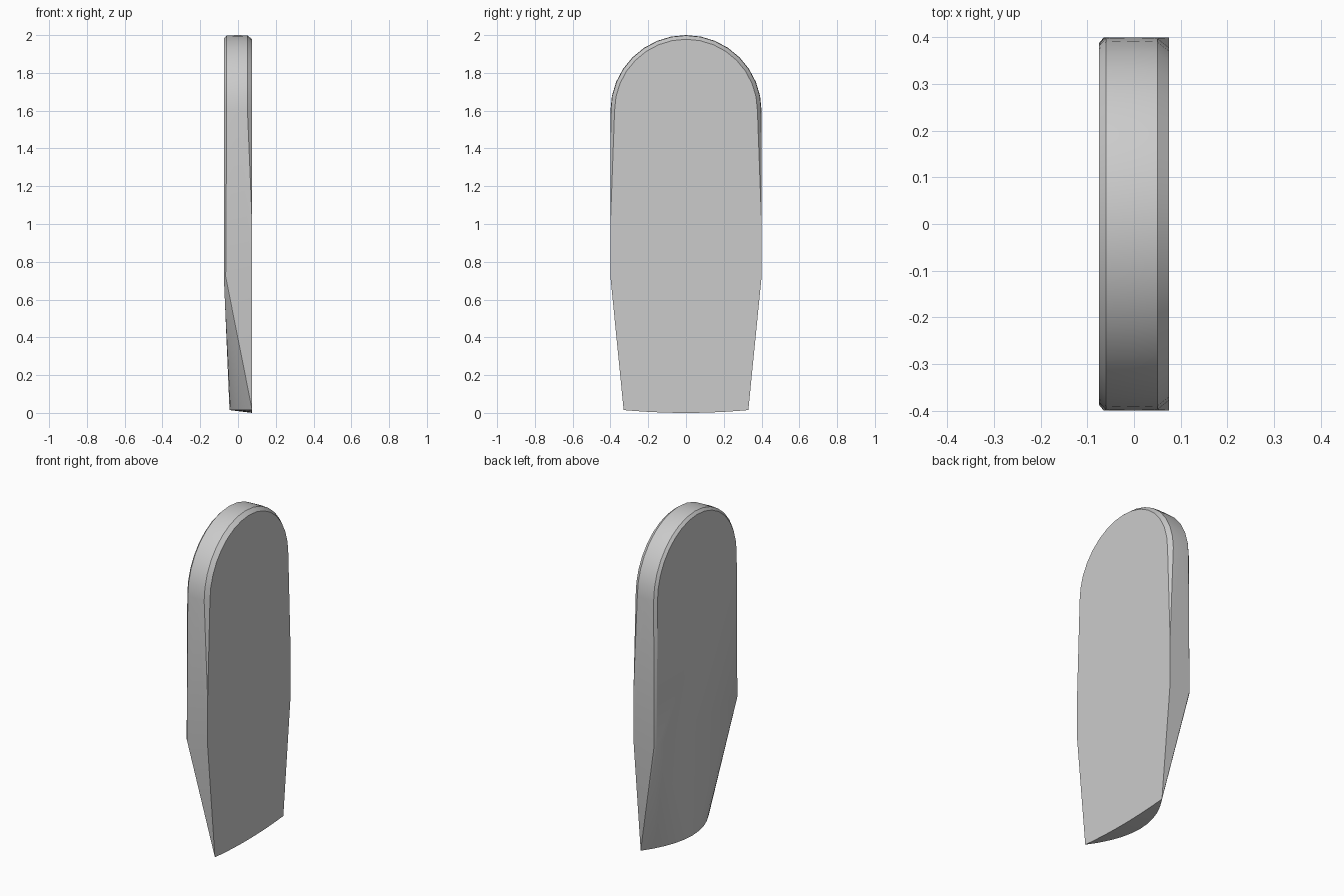
import bpy
import bmesh
import math

cube = bpy.data.objects.get("Cube")
if cube:
    bpy.data.objects.remove(cube, do_unlink=True)

HALF_T, HALF_W, FOOT_W = 0.075, 0.4, 0.33
SHOULDER, WAIST = 1.6, 0.72


def arch(x, inset, steps=16):
    """Rounded top outline at depth x, pulled in by inset."""
    r = HALF_W - inset
    for i in range(steps + 1):
        a = math.pi * i / steps
        yield (x, r * math.cos(a), SHOULDER + r * math.sin(a))


pts = []
# Arched top with softened rims on both faces
for x, inset in ((HALF_T, 0.022), (0.05, 0.002), (0, 0), (-0.06, 0.002), (-HALF_T, 0.018)):
    pts += arch(x, inset)

# Straight sides
for side in (-1, 1):
    pts += [(HALF_T, side * HALF_W, 1.0), (HALF_T, side * HALF_W, WAIST),
            (-0.065, side * HALF_W, WAIST), (-HALF_T, side * (HALF_W - 0.012), WAIST)]

# Tapered foot: straight on one face, bowed on the other
for i in range(11):
    u = -1 + 2 * i / 10
    bow = 1 - u * u
    pts.append((HALF_T, FOOT_W * u, 0.015 * (1 - bow)))
    pts.append((HALF_T - 0.12 * bow, FOOT_W * u, 0.015))

bm = bmesh.new()
verts = [bm.verts.new(p) for p in pts]
bmesh.ops.remove_doubles(bm, verts=verts, dist=0.0005)
hull = bmesh.ops.convex_hull(bm, input=bm.verts[:])
spare = {g for g in hull["geom_interior"] + hull["geom_unused"]
         if isinstance(g, bmesh.types.BMVert) and g.is_valid}
bmesh.ops.delete(bm, geom=list(spare), context="VERTS")
bmesh.ops.dissolve_limit(bm, angle_limit=math.radians(0.5),
                         verts=bm.verts[:], edges=bm.edges[:])
bmesh.ops.recalc_face_normals(bm, faces=bm.faces[:])

mesh = bpy.data.meshes.new("arched_slab")
bm.to_mesh(mesh)
bm.free()
slab = bpy.data.objects.new("arched_slab", mesh)
bpy.context.collection.objects.link(slab)

# Single plain grey
grey = bpy.data.materials.new("light_grey")
grey.use_nodes = True
colour = (0.6, 0.6, 0.6, 1)
grey.diffuse_color = colour
grey.node_tree.nodes["Principled BSDF"].inputs["Base Color"].default_value = colour
mesh.materials.append(grey)

bpy.ops.object.select_all(action="DESELECT")
slab.select_set(True)
bpy.context.view_layer.objects.active = slab
bpy.ops.object.shade_smooth_by_angle(angle=math.radians(30))
